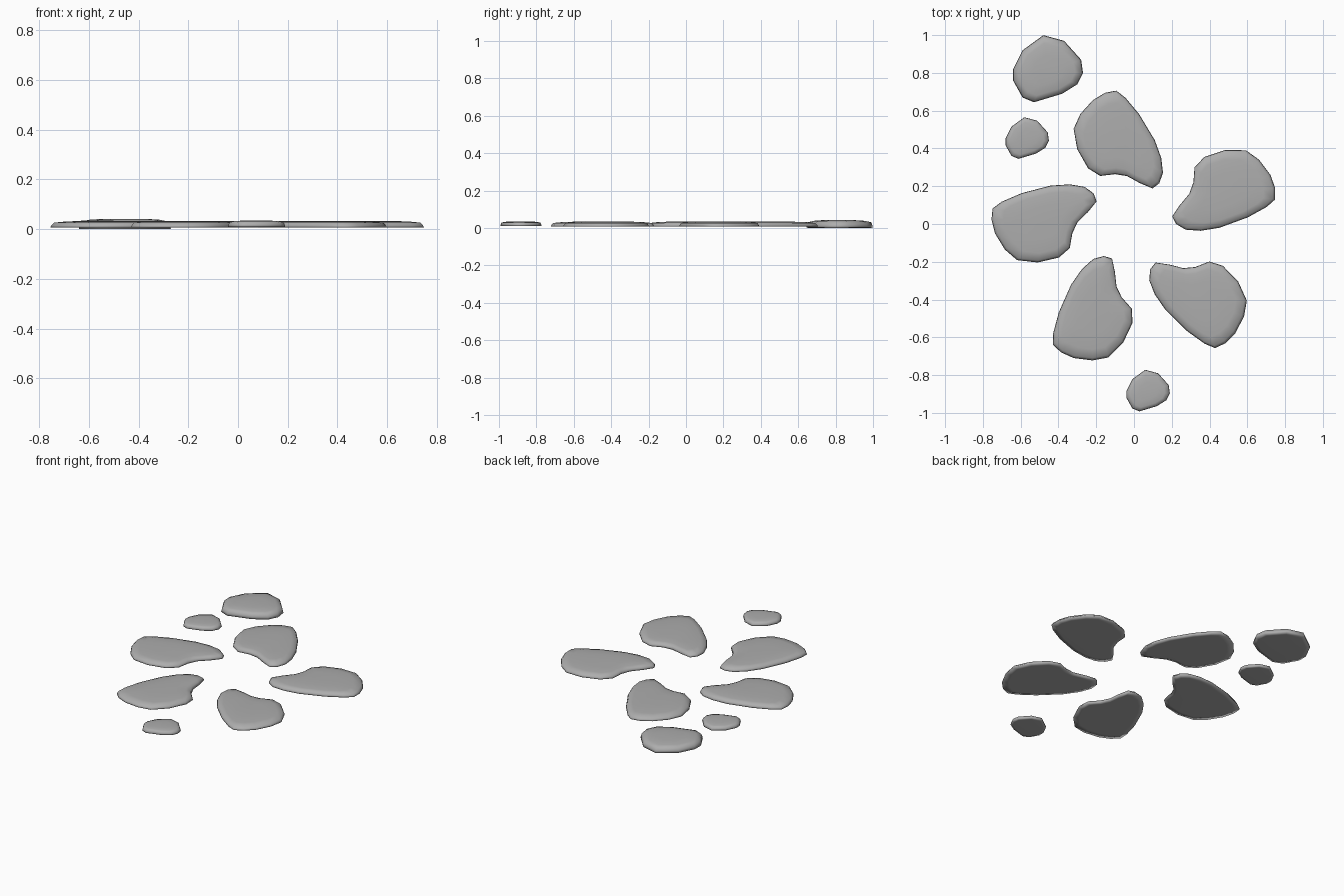
import bpy
from math import radians
from mathutils import Vector, Matrix

default = bpy.data.objects.get("Cube")
if default:
    bpy.data.objects.remove(default, do_unlink=True)

stone_grey = bpy.data.materials.new("stone_grey")
stone_grey.use_nodes = True
GREY = (0.42, 0.42, 0.42, 1)
stone_grey.diffuse_color = GREY
stone_grey.node_tree.nodes["Principled BSDF"].inputs["Base Color"].default_value = GREY

# Outlines, counter-clockwise
BEAN = [(.2, .04), (.22, 0), (.27, -.03), (.35, -.036), (.45, -.02), (.6, .035),
        (.7, .09), (.745, .13), (.745, .19), (.72, .26), (.66, .34), (.59, .39),
        (.48, .392), (.37, .355), (.318, .3), (.312, .22), (.29, .16), (.24, .1)]
PEBBLE = [(-.48, 1), (-.59, .92), (-.64, .82), (-.64, .76), (-.59, .67), (-.53, .645),
          (-.38, .69), (-.3, .74), (-.27, .8), (-.28, .87), (-.37, .97)]

# Cross-section rings: (outline scale, share of height)
RINGS = [(.85, 0), (1, .03), (.985, .35), (.95, .72), (.78, .9), (.45, 1)]


def bounds_centre(pts):
    xs, ys = [p.x for p in pts], [p.y for p in pts]
    return Vector(((min(xs) + max(xs)) / 2, (min(ys) + max(ys)) / 2))


def add_stone(name, outline, centre, z, height, turn=0, size=1):
    """Flat domed stone; its turned outline is centred on the given spot."""
    rot = Matrix.Rotation(radians(turn), 2)
    pts = [rot @ Vector(p) * size for p in outline]
    shift = Vector(centre) - bounds_centre(pts)
    pts = [p + shift for p in pts]
    mid = sum(pts, Vector((0, 0))) / len(pts)
    n = len(pts)
    verts = []
    for scale, level in RINGS:
        verts += [(*(mid + (p - mid) * scale), z + height * level) for p in pts]
    faces = [tuple(reversed(range(n)))]
    for r in range(len(RINGS) - 1):
        for i in range(n):
            j = (i + 1) % n
            faces.append((r * n + i, r * n + j, r * n + n + j, r * n + n + i))
    top = (len(RINGS) - 1) * n
    faces.append(tuple(range(top, top + n)))
    mesh = bpy.data.meshes.new(name)
    mesh.from_pydata(verts, [], faces)
    mesh.materials.append(stone_grey)
    mesh.shade_smooth()
    obj = bpy.data.objects.new(name, mesh)
    bpy.context.collection.objects.link(obj)


# Five large stepping stones, one shape turned around the path
for name, centre, turn in [("back_stone", (-.083, .447), 101),
                           ("left_stone", (.475, .178), 0),
                           ("right_stone", (-.476, .003), 174.5),
                           ("front_right_stone", (-.219, -.446), 226),
                           ("front_left_stone", (.339, -.428), 295.5)]:
    add_stone(name, BEAN, centre, .007, .027, turn)

# Rounded pebbles
add_stone("large_pebble", PEBBLE, (-.455, .822), 0, .042)
add_stone("small_back_pebble", PEBBLE, (-.565, .455), .009, .026, size=.62)
add_stone("small_front_pebble", PEBBLE, (.075, -.882), .009, .026, size=.62)
